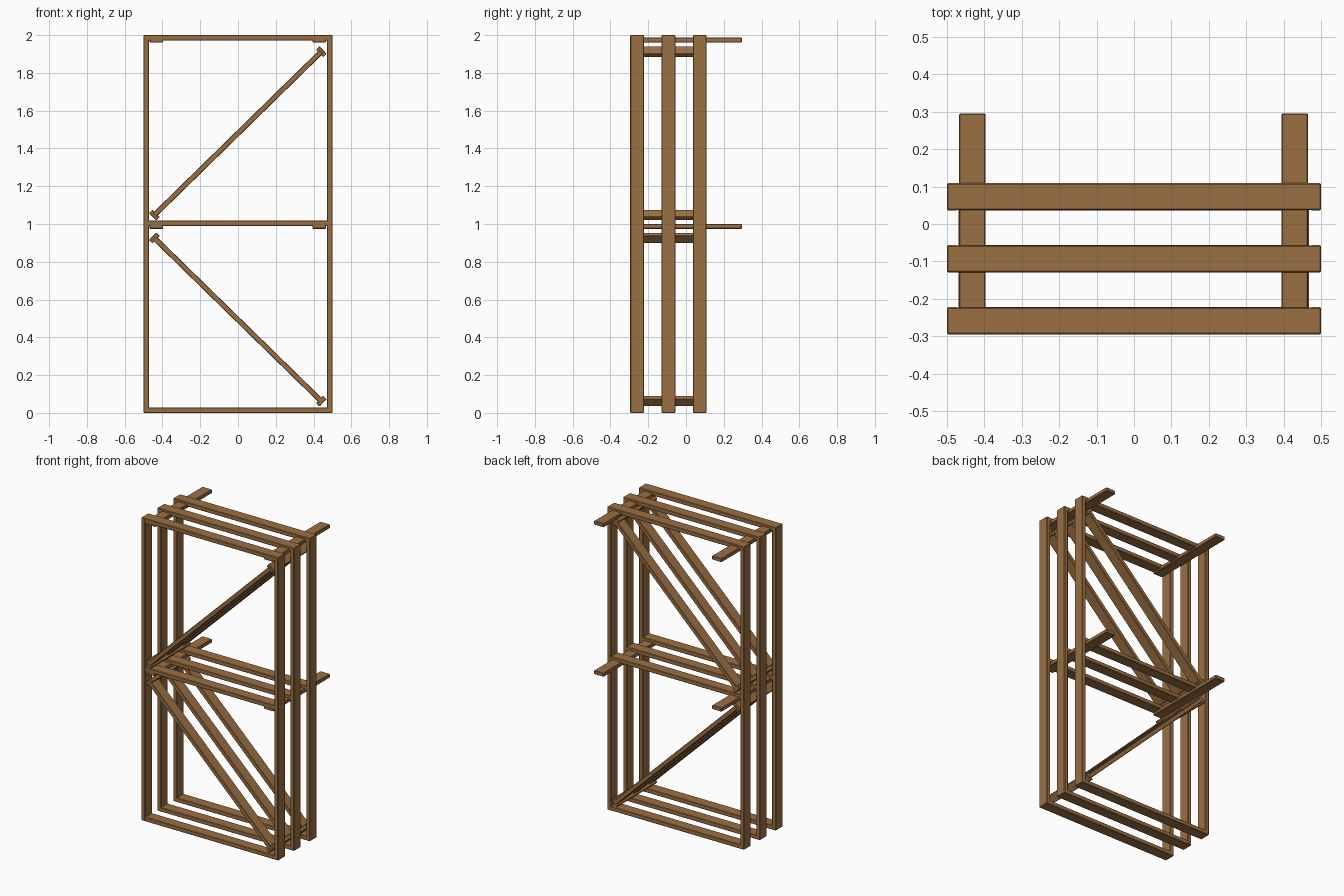
import bpy, math
from mathutils import Vector

if "Cube" in bpy.data.objects:
    bpy.data.objects.remove(bpy.data.objects["Cube"])

wood = bpy.data.materials.new("brown_wood")
wood.diffuse_color = (0.33, 0.162, 0.056, 1)
wood.use_nodes = True
wood.node_tree.nodes["Principled BSDF"].inputs["Base Color"].default_value = wood.diffuse_color

T = 0.028   # plank thickness
W = 0.073   # plank width


def plank(name, center, size, tilt=0.0):
    """Softly bevelled board, tilted about the y axis."""
    bpy.ops.mesh.primitive_cube_add(size=1)
    ob = bpy.context.object
    ob.name = name
    for v in ob.data.vertices:
        v.co = Vector(a * b for a, b in zip(v.co, size))
    ob.location = center
    ob.rotation_euler = (0, tilt, 0)
    ob.data.materials.append(wood)
    mod = ob.modifiers.new("worn_edges", 'BEVEL')
    mod.width = 0.003
    mod.segments = 1
    return ob


def brace_between(name, a, b, y):
    """Diagonal board from a to b, both given as (x, z)."""
    dx, dz = b[0] - a[0], b[1] - a[1]
    plank(name, ((a[0] + b[0]) / 2, y, (a[1] + b[1]) / 2),
          (math.hypot(dx, dz), W, T), -math.atan2(dz, dx))


braces = {"upper": ((-0.443, 1.047), (0.441, 1.912)),
          "lower": ((-0.443, 0.926), (0.441, 0.062))}

# Three parallel frames: posts, rails and diagonal braces
for i, y in enumerate((-0.259, -0.093, 0.073)):
    for side, x in (("left", -0.486), ("right", 0.486)):
        plank(f"{side}_post_{i}", (x, y, 1.0), (T, W, 1.998))
    for level, z in (("bottom", 0.014), ("middle", 1.004), ("top", 1.986)):
        plank(f"{level}_rail_{i}", (0, y, z), (1.0, W - 0.001, T))
    for level, (a, b) in braces.items():
        brace_between(f"{level}_brace_{i}", a, b, y)

# Support arms running front to back, sticking out behind
for side, x in (("left", -0.432), ("right", 0.43)):
    for level, z in (("middle", 0.987), ("top", 1.974)):
        plank(f"{side}_{level}_arm", (x, 0.001, z), (0.071, 0.59, 0.025))

# Cross slats joining the brace ends
for level, (a, b) in braces.items():
    tilt = -math.atan2(b[1] - a[1], b[0] - a[0])
    for end, (x, z) in (("left", a), ("right", b)):
        plank(f"{level}_{end}_cross_slat", (x, -0.093, z), (0.026, 0.403, 0.055), tilt)
